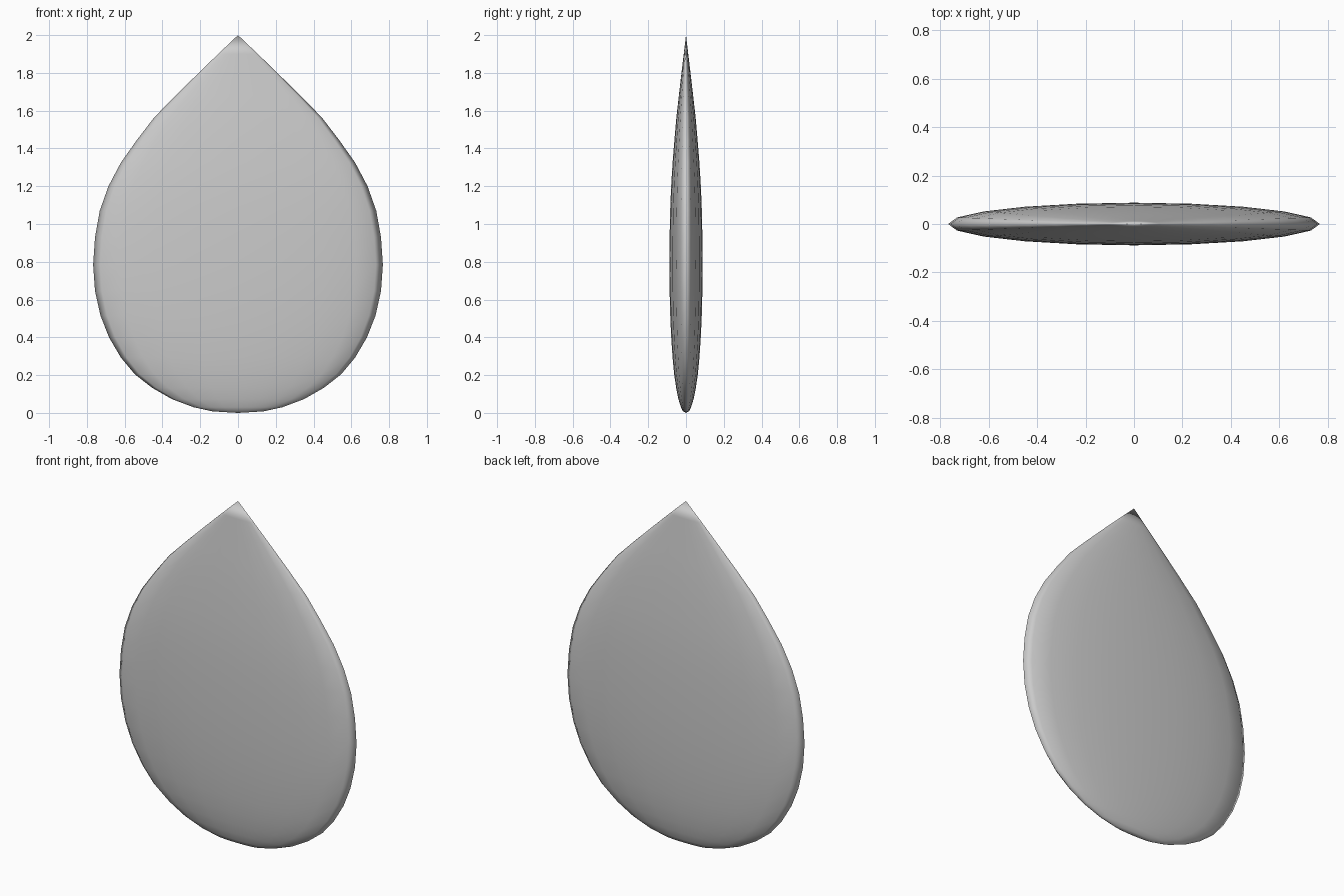
import bpy, bmesh, math

if "Cube" in bpy.data.objects:
    bpy.data.objects.remove(bpy.data.objects["Cube"])

# Teardrop half-profile: (half width, height)
PROFILE = [(0.135, 0.008), (0.235, 0.03), (0.35, 0.073), (0.455, 0.133),
           (0.547, 0.205), (0.62, 0.293), (0.683, 0.4), (0.728, 0.515),
           (0.757, 0.645), (0.767, 0.785), (0.757, 0.93), (0.732, 1.07),
           (0.686, 1.2), (0.62, 1.325), (0.535, 1.445), (0.443, 1.565),
           (0.33, 1.68), (0.205, 1.803), (0.105, 1.9)]
SEGMENTS = 20
FLATTEN = 0.088 / 0.767

# Flattened body of revolution
bm = bmesh.new()
rings = []
for r, z in PROFILE:
    rings.append([bm.verts.new((r * math.cos(2 * math.pi * i / SEGMENTS),
                                r * math.sin(2 * math.pi * i / SEGMENTS) * FLATTEN, z))
                  for i in range(SEGMENTS)])
bottom = bm.verts.new((0, 0, 0))
tip = bm.verts.new((0, 0, 2))
for i in range(SEGMENTS):
    j = (i + 1) % SEGMENTS
    for a, b in zip(rings, rings[1:]):
        bm.faces.new((a[i], a[j], b[j], b[i]))
    bm.faces.new((bottom, rings[0][j], rings[0][i]))
    bm.faces.new((tip, rings[-1][i], rings[-1][j]))
for f in bm.faces:
    f.smooth = True
bmesh.ops.recalc_face_normals(bm, faces=bm.faces)

mesh = bpy.data.meshes.new("teardrop_blade")
bm.to_mesh(mesh)
bm.free()
obj = bpy.data.objects.new("teardrop_blade", mesh)
bpy.context.collection.objects.link(obj)
